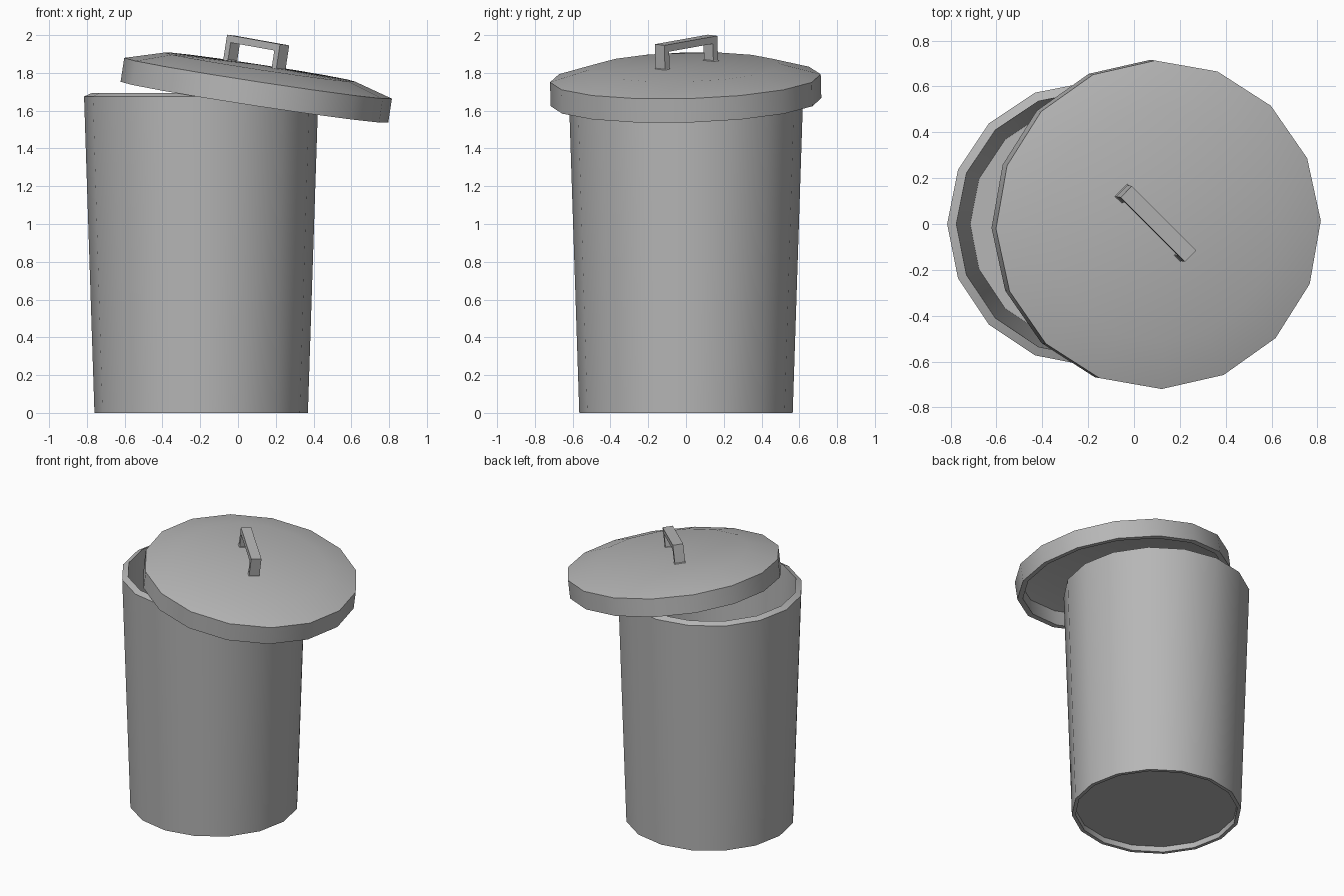
import bpy, bmesh, math
from mathutils import Matrix, Vector

if "Cube" in bpy.data.objects:
    bpy.data.objects.remove(bpy.data.objects["Cube"])

SIDES = 16

# Darker grey metal
metal = bpy.data.materials.new("grey_metal")
metal.diffuse_color = (0.47, 0.47, 0.47, 1)
metal.use_nodes = True
metal.node_tree.nodes["Principled BSDF"].inputs["Base Color"].default_value = metal.diffuse_color


def finish(name, bm, matrix, smooth=True):
    bmesh.ops.recalc_face_normals(bm, faces=bm.faces)
    me = bpy.data.meshes.new(name)
    bm.to_mesh(me)
    bm.free()
    me.materials.append(metal)
    ob = bpy.data.objects.new(name, me)
    ob.matrix_world = matrix
    bpy.context.collection.objects.link(ob)
    if smooth:
        bpy.ops.object.select_all(action='DESELECT')
        ob.select_set(True)
        bpy.context.view_layer.objects.active = ob
        bpy.ops.object.shade_smooth_by_angle(angle=math.radians(30))
    return ob


def lathe(name, profile, matrix):
    """Revolve an (r, z) profile whose ends lie on the axis."""
    bm = bmesh.new()
    rings = []
    for r, z in profile:
        if r == 0:
            rings.append([bm.verts.new((0, 0, z))] * SIDES)
        else:
            rings.append([bm.verts.new((r * math.cos(2 * math.pi * i / SIDES),
                                        r * math.sin(2 * math.pi * i / SIDES), z))
                          for i in range(SIDES)])
    for a, b in zip(rings, rings[1:]):
        for i in range(SIDES):
            j = (i + 1) % SIDES
            quad = [a[i], a[j], b[j], b[i]]
            bm.faces.new(list(dict.fromkeys(quad)))
    return finish(name, bm, matrix)


def block(bm, x, z0, z1, size, top=None):
    """Box from z0 to z1; top gives a different upper size for a taper."""
    top = top or size
    res = bmesh.ops.create_cube(bm, size=1)
    for v in res["verts"]:
        s = top if v.co.z > 0 else size
        v.co = Vector((x + v.co.x * s[0], v.co.y * s[1], z1 if v.co.z > 0 else z0))


# Bin body: outer wall, sloped rim, inner wall, floor and recessed base
lathe("bin_body", [(0, 0.04), (0.54, 0.04), (0.54, 0), (0.565, 0),
                   (0.62, 1.675), (0.58, 1.693), (0.52, 0.08), (0, 0.08)],
      Matrix.Translation((-0.195, 0, 0)))

# Lid: tilted shallow dome with a deep skirt, hollow underneath
lid_frame = (Matrix.Translation((0.087, 0, 1.645))
             @ Matrix.Rotation(math.radians(8.7), 4, 'Y')
             @ Matrix.Rotation(math.radians(1.5), 4, 'X')
             @ Matrix.Rotation(math.radians(1.4), 4, 'Z'))
lathe("lid", [(0, 0.2), (0.51, 0.188), (0.717, 0.128), (0.717, 0),
              (0.68, 0), (0.68, 0.105), (0.5, 0.158), (0, 0.17)], lid_frame)

# Handle: two legs on flared feet joined by a flat bar
bm = bmesh.new()
L, W, T, TOP = 0.4, 0.07, 0.035, 0.328
block(bm, 0, TOP - 0.038, TOP, (L, W))
for side in (-1, 1):
    x = side * (L - T) / 2
    block(bm, x, 0.19, TOP - 0.038, (T, W))
    block(bm, x, 0.175, 0.2, (T + 0.035, W + 0.03), (T, W))
finish("lid_handle", bm, lid_frame @ Matrix.Translation((-0.03, 0.01, 0))
       @ Matrix.Rotation(math.radians(-46), 4, 'Z'), smooth=False)
